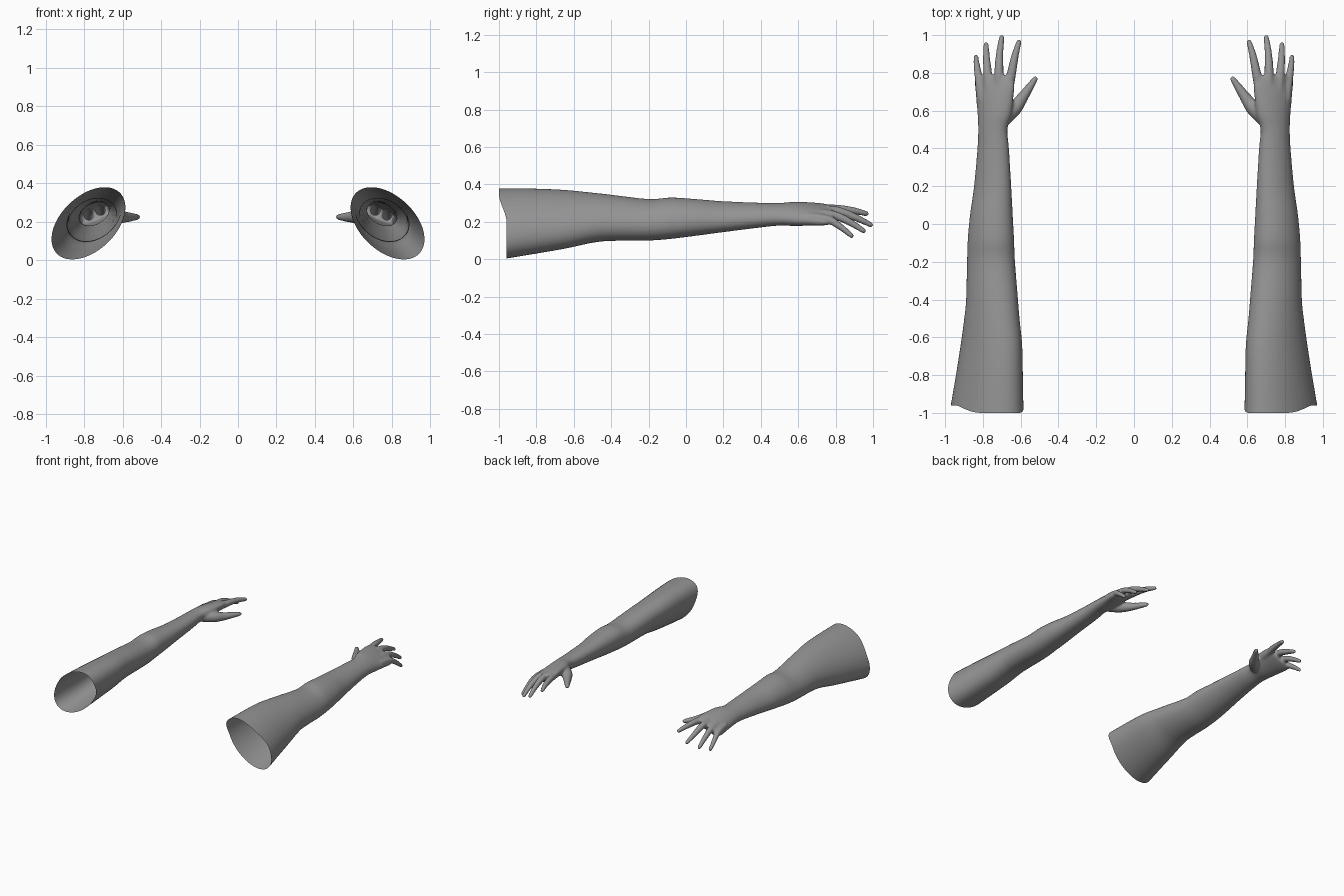
import bpy, bmesh, math
from mathutils import Vector

if "Cube" in bpy.data.objects:
    bpy.data.objects.remove(bpy.data.objects["Cube"])

skin = bpy.data.materials.new("grey skin")
skin.diffuse_color = (0.3, 0.3, 0.3, 1)
skin.use_nodes = True
skin.node_tree.nodes["Principled BSDF"].inputs["Base Color"].default_value = skin.diffuse_color

# Arm sections: y, x min, x max, z min, z max, tilt
ARM = [(-1.02, .583, .975, -.003, .38, -.44), (-.96, .585, .970, .004, .38, -.44),
       (-.8, .588, .943, .030, .378, -.42), (-.64, .592, .918, .058, .370, -.4),
       (-.5, .606, .899, .088, .356, -.35), (-.4, .614, .889, .098, .345, -.3),
       (-.2, .630, .884, .100, .322, -.25), (-.08, .635, .880, .109, .330, -.25),
       (.05, .642, .868, .125, .322, -.25), (.2, .650, .847, .145, .310, -.3),
       (.4, .662, .829, .170, .302, -.3), (.5, .670, .825, .180, .301, -.35),
       (.58, .648, .828, .178, .307, -.45), (.67, .638, .836, .180, .304, -.6),
       (.74, .634, .842, .181, .297, -.72), (.785, .646, .838, .190, .285, -.75)]

# Digits: centre points with radius (x, y, z, r)
DIGITS = [
    [(.675, .66, .262, .028), (.650, .79, .268, .025), (.630, .89, .260, .020), (.608, .968, .243, .014)],
    [(.715, .66, .260, .028), (.715, .80, .259, .025), (.711, .90, .226, .020), (.700, .992, .182, .014)],
    [(.765, .66, .245, .027), (.774, .79, .235, .024), (.781, .88, .196, .019), (.783, .953, .149, .014)],
    [(.805, .65, .225, .025), (.820, .76, .212, .022), (.831, .83, .170, .018), (.837, .889, .122, .013)],
    [(.700, .55, .240, .042), (.635, .61, .232, .040), (.590, .67, .225, .030), (.520, .772, .225, .015)],
]


def spline(rows, steps):
    """Catmull-Rom interpolation of rows of numbers."""
    out = []
    for i in range(len(rows) - 1):
        a, b, c, d = (rows[max(0, min(len(rows) - 1, i + k))] for k in (-1, 0, 1, 2))
        for s in range(steps):
            t = s / steps
            out.append([q + .5 * t * (r - p + t * (2 * p - 5 * q + 4 * r - w + t * (3 * (q - r) + w - p)))
                        for p, q, r, w in zip(a, b, c, d)])
    return out + [list(rows[-1])]


def loft(bm, rings):
    """Closed tube through equal rings of points."""
    loops = [[bm.verts.new(p) for p in ring] for ring in rings]
    n = len(loops[0])
    for a, b in zip(loops, loops[1:]):
        for i in range(n):
            bm.faces.new((a[i], a[(i + 1) % n], b[(i + 1) % n], b[i]))
    bm.faces.new(loops[0][::-1])
    bm.faces.new(loops[-1])


def arm_ring(row, n=40):
    y, x0, x1, z0, z1, tilt = row
    phi = math.asin(tilt)
    return [((x0 + x1) / 2 + (x1 - x0) / 2 * math.cos(-a), y,
             (z0 + z1) / 2 + (z1 - z0) / 2 * math.sin(-a + phi))
            for a in (2 * math.pi * i / n for i in range(n))]


def digit_rings(points, n=16):
    rows = spline(points, 6)
    # rounded fingertip
    end, prev = Vector(rows[-1][:3]), Vector(rows[-2][:3])
    axis, r = (end - prev).normalized(), rows[-1][3]
    for a in (.5, 1.0, 1.4):
        rows.append([*(end + axis * r * (math.sin(a) - .3)), r * math.cos(a)])
    rows[-4:-3] = []
    rings = []
    for i, row in enumerate(rows):
        d = Vector(rows[min(i + 1, len(rows) - 1)][:3]) - Vector(rows[max(i - 1, 0)][:3])
        q = d.to_track_quat('Z', 'Y')
        rings.append([Vector(row[:3]) + q @ Vector((math.cos(t), math.sin(t), 0)) * row[3]
                      for t in (2 * math.pi * k / n for k in range(n))])
    return rings


# Forearm, palm and digits fused into one skin
bm = bmesh.new()
loft(bm, [arm_ring(r) for r in spline(ARM, 6)])
for digit in DIGITS:
    loft(bm, digit_rings(digit))
bmesh.ops.recalc_face_normals(bm, faces=bm.faces)
rough = bpy.data.meshes.new("rough_arm")
bm.to_mesh(rough)
bm.free()
right = bpy.data.objects.new("right_arm", rough)
bpy.context.collection.objects.link(right)
fuse = right.modifiers.new("fuse", 'REMESH')
fuse.mode, fuse.voxel_size = 'VOXEL', .0075
soft = right.modifiers.new("soften", 'SMOOTH')
soft.factor, soft.iterations = .5, 5
bpy.context.view_layer.update()
mesh = bpy.data.meshes.new_from_object(right.evaluated_get(bpy.context.evaluated_depsgraph_get()))
right.modifiers.clear()
right.data = mesh

# Cut the upper arm open and curve its rim
bm = bmesh.new()
bm.from_mesh(mesh)
bmesh.ops.bisect_plane(bm, geom=bm.verts[:] + bm.edges[:] + bm.faces[:], plane_co=(0, -.96, 0),
                       plane_no=(0, -1, 0), clear_outer=True)
for v in bm.verts:
    rise = max(0, min(1, (v.co.z - .2) / .15))
    near = max(0, min(1, (-.7 - v.co.y) / .26))
    v.co.y -= .04 * near * rise * rise * (3 - 2 * rise)
for f in bm.faces:
    f.smooth = True
    f.material_index = 0
bm.to_mesh(mesh)

# Mirrored arm
for v in bm.verts:
    v.co.x = -v.co.x
bmesh.ops.reverse_faces(bm, faces=bm.faces)
other = bpy.data.meshes.new("left_arm")
bm.to_mesh(other)
bm.free()
left = bpy.data.objects.new("left_arm", other)
bpy.context.collection.objects.link(left)
for ob in (right, left):
    ob.data.materials.clear()
    ob.data.materials.append(skin)
